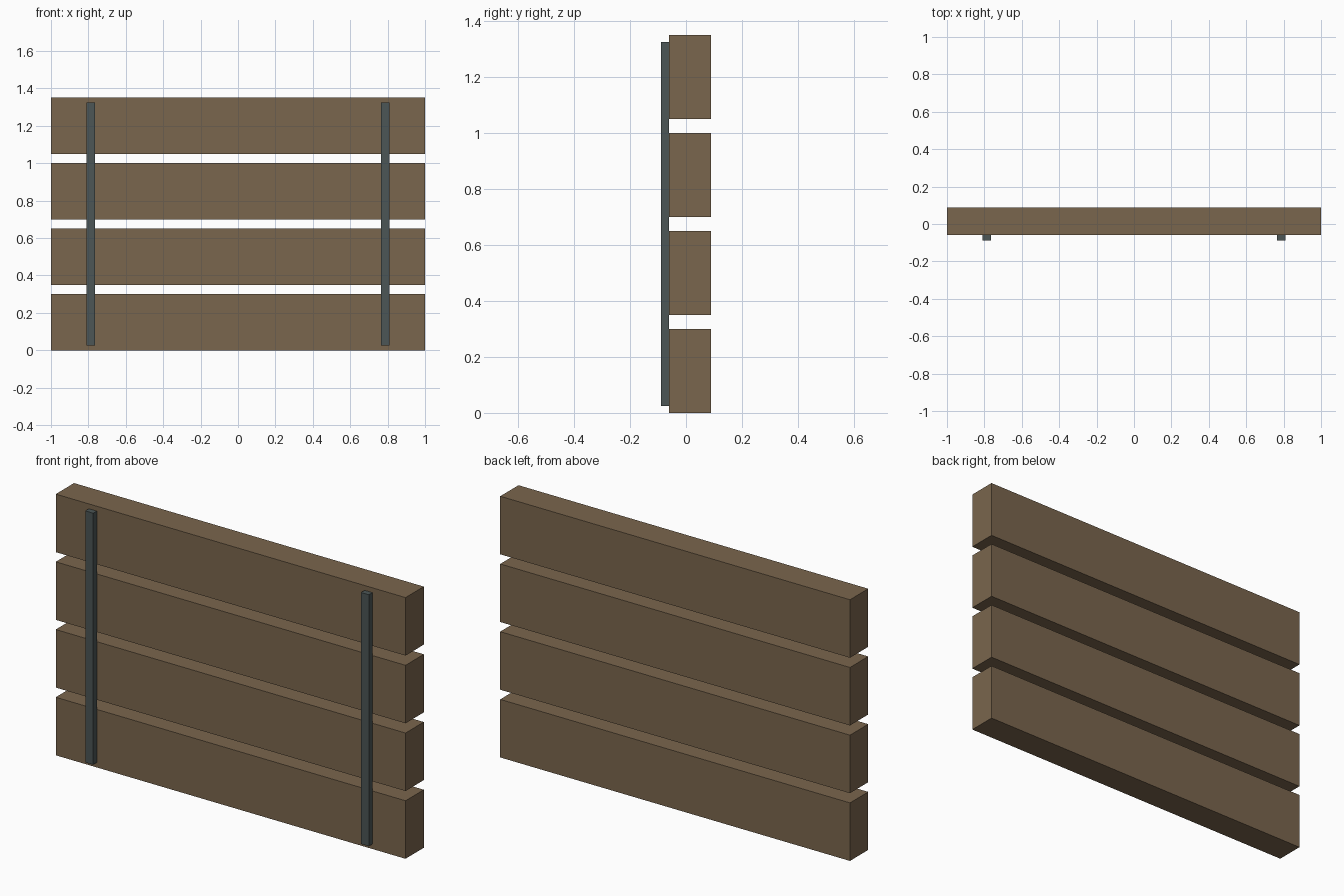
import bpy

if "Cube" in bpy.data.objects:
    bpy.data.objects.remove(bpy.data.objects["Cube"])


def make_material(name, rgb):
    mat = bpy.data.materials.new(name)
    mat.diffuse_color = (*rgb, 1.0)
    mat.use_nodes = True
    mat.node_tree.nodes["Principled BSDF"].inputs["Base Color"].default_value = mat.diffuse_color
    return mat


def box(name, lo, hi, mat):
    """Axis-aligned box between two corners."""
    center = [(a + b) / 2 for a, b in zip(lo, hi)]
    bpy.ops.mesh.primitive_cube_add(size=1, location=center)
    obj = bpy.context.object
    obj.name = name
    obj.scale = [b - a for a, b in zip(lo, hi)]
    bpy.ops.object.transform_apply(location=False, rotation=False, scale=True)
    obj.data.materials.append(mat)
    return obj


wood = make_material("brown wood", (0.195, 0.132, 0.075))
metal = make_material("dark grey metal", (0.072, 0.092, 0.092))

# Four horizontal planks with narrow gaps
for i in range(4):
    z = i * 0.35
    box(f"plank_{i + 1}", (-1, -0.06, z), (1, 0.089, z + 0.3), wood)

# Two vertical straps on the front
for side, name in ((-1, "left_strap"), (1, "right_strap")):
    x = side * 0.788
    box(name, (x - 0.0225, -0.089, 0.025), (x + 0.0225, -0.06, 1.325), metal)
